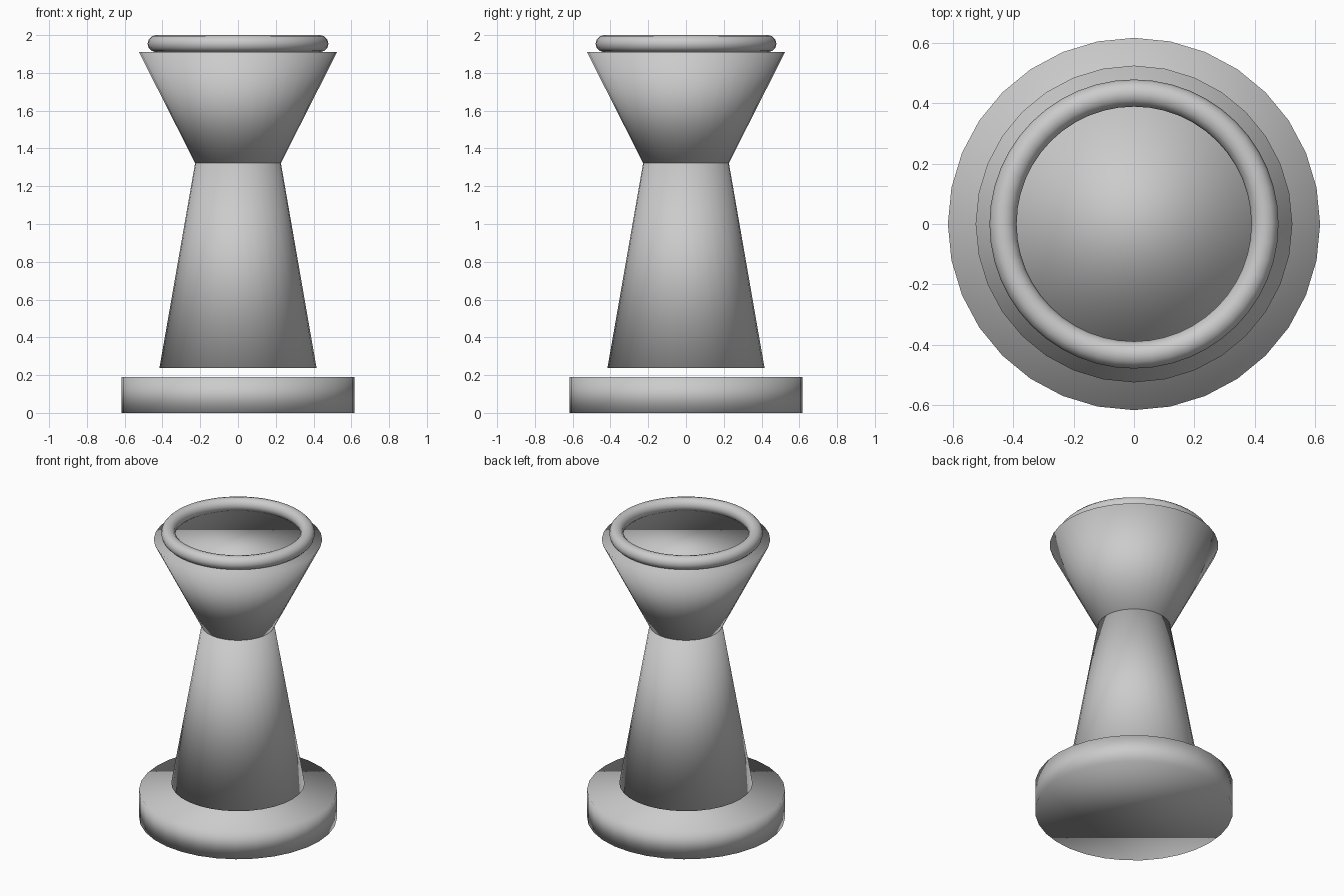
import bpy

if "Cube" in bpy.data.objects:
    bpy.data.objects.remove(bpy.data.objects["Cube"])


def frustum(name, r_bottom, r_top, z_bottom, z_top):
    """Capped, smooth-shaded 32-sided cone section between two heights."""
    bpy.ops.mesh.primitive_cone_add(
        vertices=32, radius1=r_bottom, radius2=r_top, depth=z_top - z_bottom,
        location=(0, 0, (z_bottom + z_top) / 2))
    bpy.context.object.name = name
    bpy.ops.object.shade_smooth()


# Wide round foot
frustum("base", 0.617, 0.617, 0.0, 0.19)

# Tapering stem, floating just above the base
frustum("stem", 0.416, 0.227, 0.237, 1.323)

# Flared head, closed on top
frustum("flared_head", 0.227, 0.525, 1.323, 1.911)

# Ring resting on the head
bpy.ops.mesh.primitive_torus_add(
    major_segments=48, minor_segments=12,
    major_radius=0.434, minor_radius=0.045, location=(0, 0, 1.955))
bpy.context.object.name = "rim_ring"
bpy.ops.object.shade_smooth()
